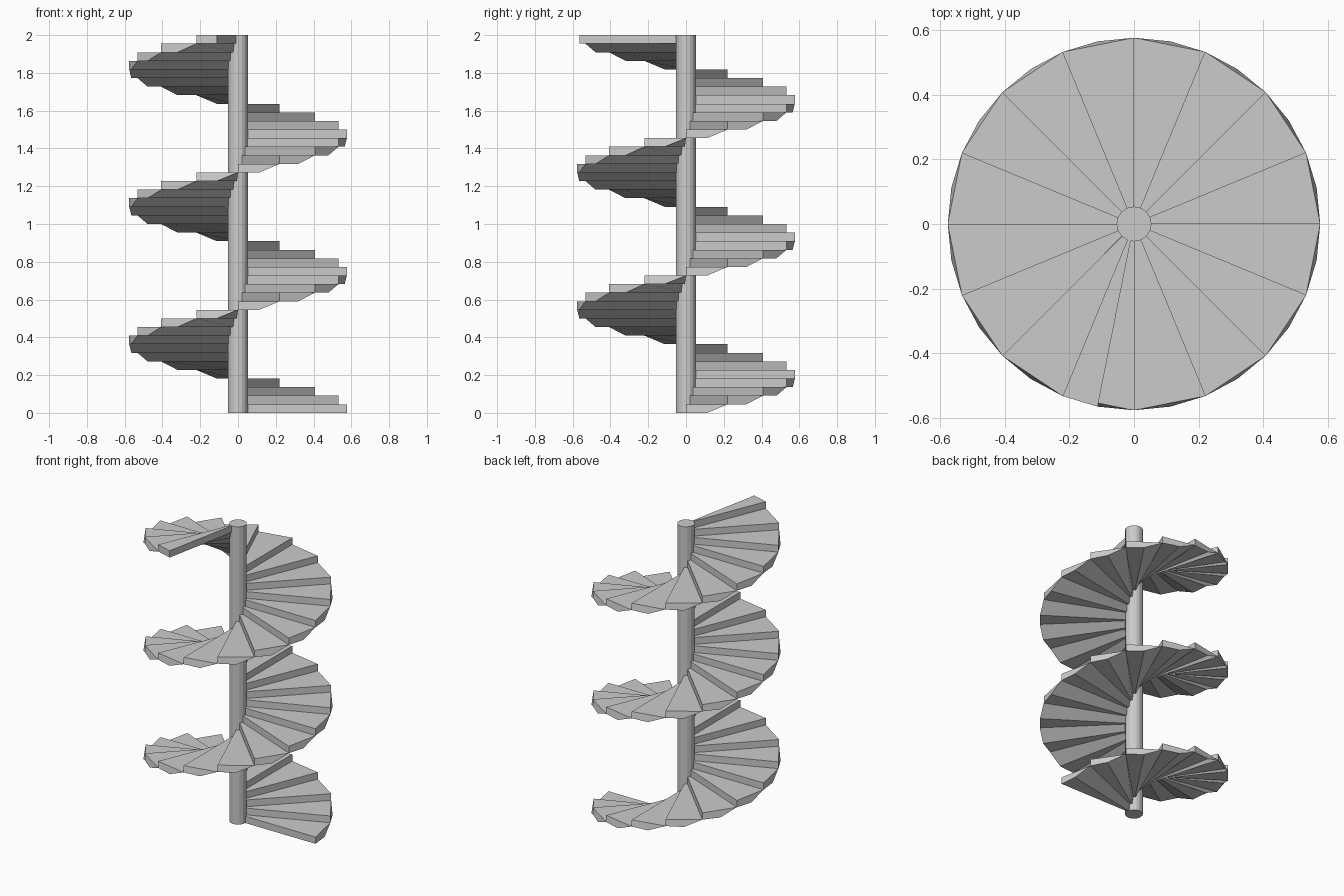
import bpy
import bmesh
from math import cos, sin, radians

if "Cube" in bpy.data.objects:
    bpy.data.objects.remove(bpy.data.objects["Cube"])

STEPS = 44
ANGLE = 22.5          # degrees turned per step
RISE = 2.0 / STEPS
INNER, OUTER = 0.03, 0.576


def finish(bm, name):
    bmesh.ops.recalc_face_normals(bm, faces=bm.faces[:])
    mesh = bpy.data.meshes.new(name)
    bm.to_mesh(mesh)
    bm.free()
    obj = bpy.data.objects.new(name, mesh)
    bpy.context.collection.objects.link(obj)
    return obj


def tread(name, profile):
    """Solid from a closed (angle, height) outline, spanning inner to outer radius."""
    bm = bmesh.new()
    rings = []
    for r in (INNER, OUTER):
        rings.append([bm.verts.new((r * cos(radians(a)), r * sin(radians(a)), z))
                      for a, z in profile])
    n = len(profile)
    for ring in rings:
        bm.faces.new(ring)
    for k in range(n):
        m = (k + 1) % n
        bm.faces.new((rings[0][k], rings[0][m], rings[1][m], rings[1][k]))
    finish(bm, name)


# Treads: upright riser, flat underside for half the step, then tapering to an edge
for i in range(STEPS):
    start, mid, end = i * ANGLE, (i + 0.5) * ANGLE, (i + 1) * ANGLE
    low, high = i * RISE, (i + 1) * RISE
    if i < STEPS - 1:
        outline = [(start, high), (start, low), (mid, low), (end, high)]
    else:             # final tread is a half step with a square end
        outline = [(start, high), (start, low), (mid, low), (mid, high)]
    tread(f"tread_{i + 1:02d}", outline)

# Central column
bm = bmesh.new()
bmesh.ops.create_cone(bm, cap_ends=True, segments=16,
                      radius1=0.054, radius2=0.054, depth=2.0)
bmesh.ops.translate(bm, verts=bm.verts[:], vec=(0, 0, 1.0))
finish(bm, "central_column")
